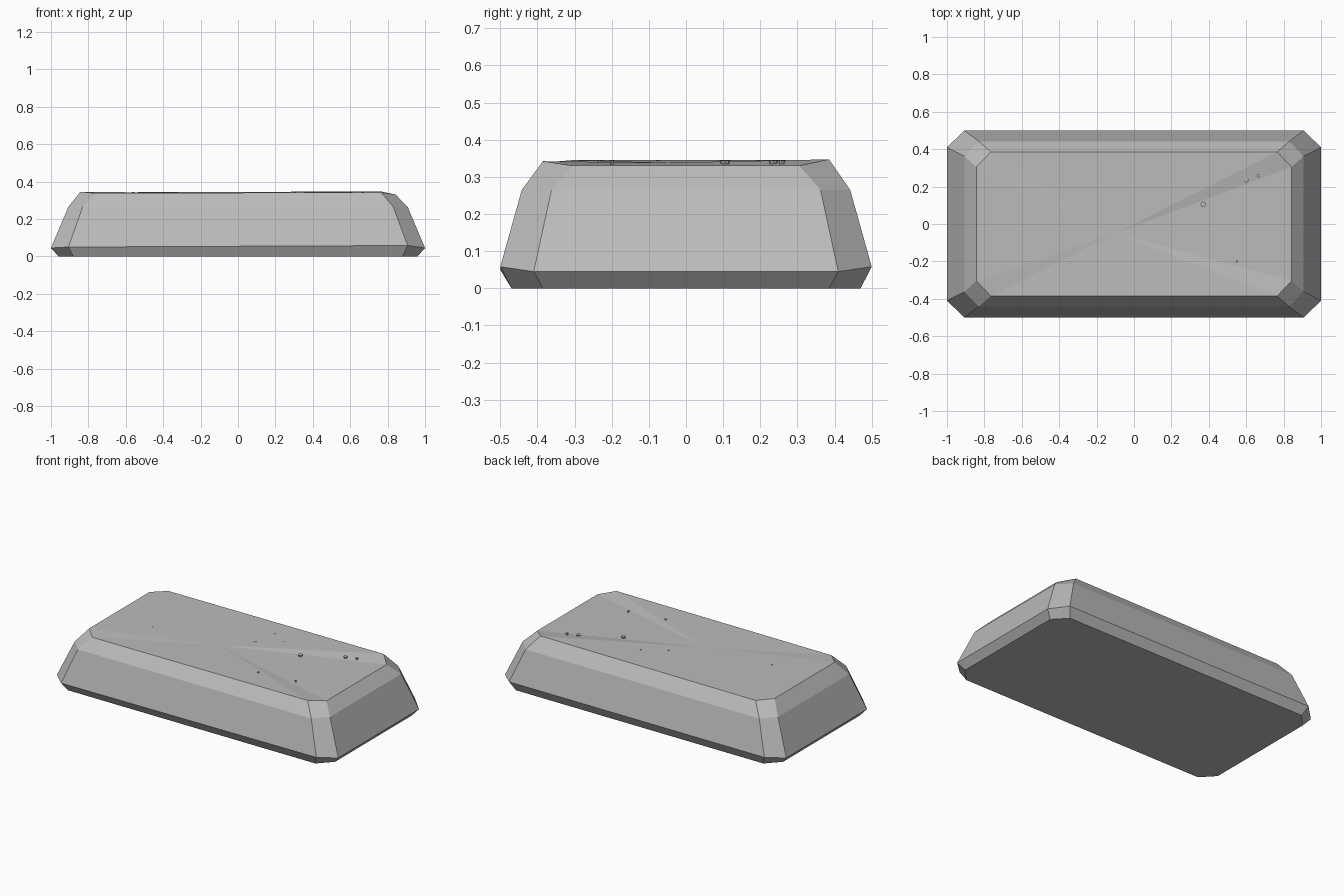
import bpy
import bmesh

cube = bpy.data.objects.get("Cube")
if cube:
    bpy.data.objects.remove(cube, do_unlink=True)

stone = bpy.data.materials.new("stone grey")
stone.use_nodes = True
GREY = (0.5, 0.5, 0.5, 1)
stone.diffuse_color = GREY
stone.node_tree.nodes["Principled BSDF"].inputs["Base Color"].default_value = GREY


def add_object(name, bm):
    bmesh.ops.recalc_face_normals(bm, faces=bm.faces)
    mesh = bpy.data.meshes.new(name)
    bm.to_mesh(mesh)
    bm.free()
    mesh.materials.append(stone)
    obj = bpy.data.objects.new(name, mesh)
    bpy.context.collection.objects.link(obj)
    return obj


def chamfered_ring(bm, outer_x, inner_x, inner_y, outer_y, heights):
    """Rectangle with cut corners, counter-clockwise from the right end."""
    points = [(outer_x, -inner_y), (outer_x, inner_y), (inner_x, outer_y), (-inner_x, outer_y),
              (-outer_x, inner_y), (-outer_x, -inner_y), (-inner_x, -outer_y), (inner_x, -outer_y)]
    return [bm.verts.new((x, y, z)) for (x, y), z in zip(points, heights)]


# Slab: stacked cut-corner rings, with a slightly uneven, sunken top
end, side = 0.045, 0.058
flare = [end, end, side, side, end, end, 0.05, side]
rim = [0.33, 0.33, 0.347, 0.342, 0.345, 0.345, 0.338, 0.342]
bm = bmesh.new()
rings = [
    chamfered_ring(bm, 0.96, 0.88, 0.385, 0.47, [0] * 8),
    chamfered_ring(bm, 1.0, 0.907, 0.41, 0.5, flare),
    chamfered_ring(bm, 0.907, 0.83, 0.362, 0.442, [0.265] * 8),
    chamfered_ring(bm, 0.843, 0.765, 0.305, 0.385, rim),
]
bm.faces.new(rings[0])
for low, high in zip(rings, rings[1:]):
    for i in range(8):
        j = (i + 1) % 8
        bm.faces.new((low[i], low[j], high[j], high[i]))
middle = bm.verts.new((-0.1, -0.05, 0.338))
for i in range(8):
    bm.faces.new((rings[-1][i], rings[-1][(i + 1) % 8], middle))
add_object("stone_slab", bm)

# Pebbles: tiny eight-sided grains set into the top (x, y, radius)
grains = [(0.05, 0.105, 0.008), (0.37, 0.105, 0.015), (0.6, 0.235, 0.013),
          (0.665, 0.258, 0.009), (0.55, -0.2, 0.006), (0.305, -0.23, 0.009),
          (-0.56, -0.075, 0.006), (0.08, 0.26, 0.008), (0.385, 0.27, 0.008),
          (0.185, 0.195, 0.005), (0.555, 0.32, 0.008)]
for number, (x, y, radius) in enumerate(grains, 1):
    bm = bmesh.new()
    bmesh.ops.create_cone(bm, cap_ends=True, segments=8, radius1=radius * 0.6,
                          radius2=radius, depth=0.014)
    add_object(f"pebble_{number}", bm).location = (x, y, 0.337)
